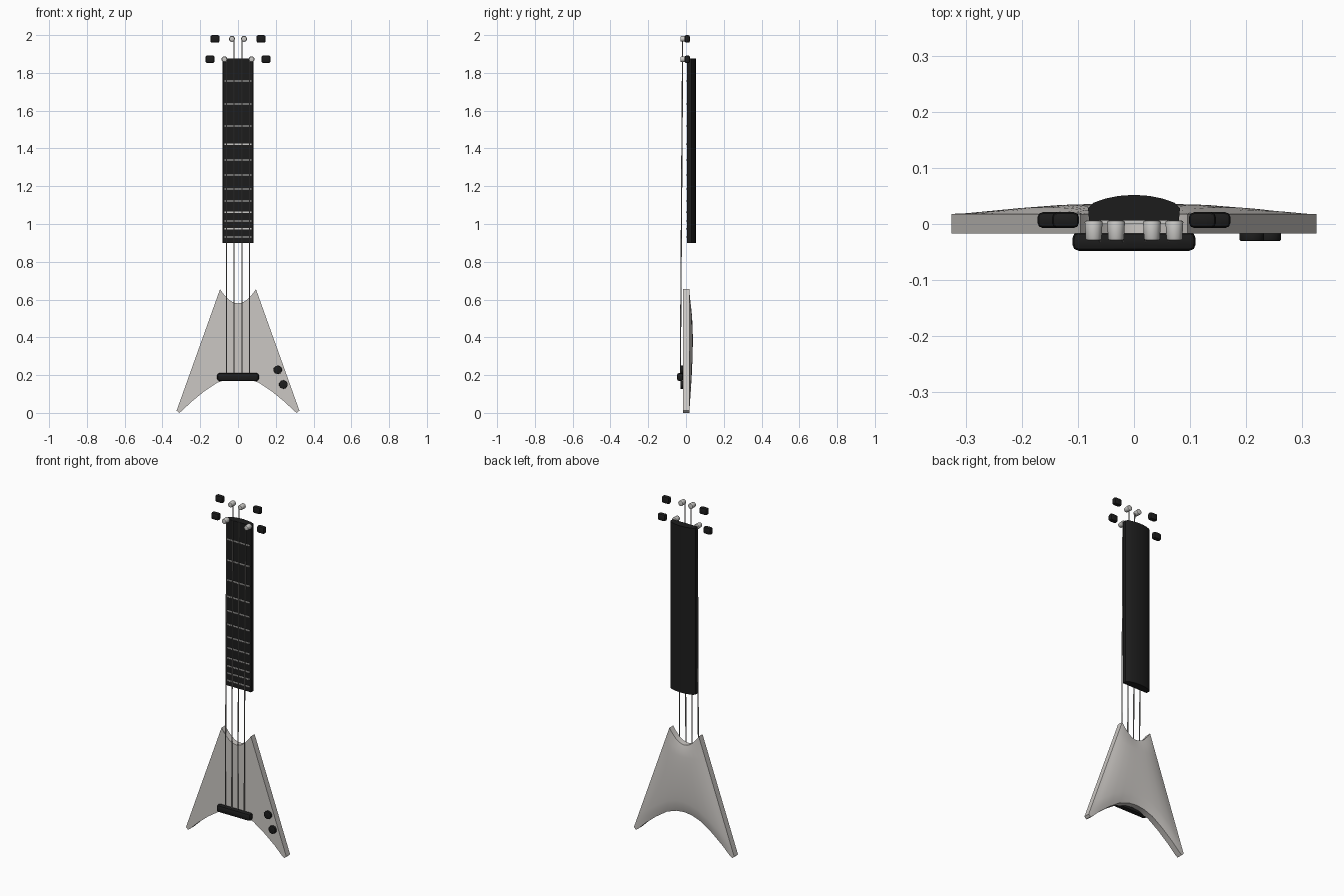
import bpy, bmesh, math
from mathutils import Vector, Matrix

cube = bpy.data.objects.get("Cube")
if cube:
    bpy.data.objects.remove(cube, do_unlink=True)


def material(name, color):
    m = bpy.data.materials.new(name)
    m.use_nodes = True
    m.diffuse_color = (*color, 1)
    bsdf = next(n for n in m.node_tree.nodes if n.type == 'BSDF_PRINCIPLED')
    bsdf.inputs["Base Color"].default_value = (*color, 1)
    return m


ivory = material("body ivory", (0.6, 0.575, 0.55))
black = material("black", (0.012, 0.012, 0.012))
steel = material("light steel", (0.6, 0.59, 0.57))
wire = material("string grey", (0.3, 0.29, 0.28))


def finish(bm, name, mat, angle=40):
    bmesh.ops.recalc_face_normals(bm, faces=bm.faces)
    me = bpy.data.meshes.new(name)
    bm.to_mesh(me)
    bm.free()
    me.materials.append(mat)
    ob = bpy.data.objects.new(name, me)
    bpy.context.collection.objects.link(ob)
    bpy.ops.object.select_all(action='DESELECT')
    ob.select_set(True)
    bpy.context.view_layer.objects.active = ob
    bpy.ops.object.shade_smooth_by_angle(angle=math.radians(angle))
    return ob


def box(name, center, size, mat, bevel=0, segments=2):
    bm = bmesh.new()
    bmesh.ops.create_cube(bm, size=1)
    bmesh.ops.scale(bm, vec=size, verts=bm.verts)
    bmesh.ops.translate(bm, vec=center, verts=bm.verts)
    if bevel:
        bmesh.ops.bevel(bm, geom=bm.edges[:], offset=bevel, segments=segments,
                        profile=0.5, affect='EDGES')
    return finish(bm, name, mat)


def rod(name, a, b, radius, mat, sides=8, bevel=0, end_radius=None):
    a, b = Vector(a), Vector(b)
    bm = bmesh.new()
    bmesh.ops.create_cone(bm, cap_ends=True, segments=sides, radius1=radius,
                          radius2=end_radius or radius, depth=(b - a).length)
    turn = (b - a).to_track_quat('Z', 'Y').to_matrix().to_4x4()
    bmesh.ops.transform(bm, matrix=Matrix.Translation((a + b) / 2) @ turn, verts=bm.verts)
    if bevel:
        rims = [e for e in bm.edges if any(len(f.verts) > 4 for f in e.link_faces)]
        bmesh.ops.bevel(bm, geom=rims, offset=bevel, segments=2, profile=0.5, affect='EDGES')
    return finish(bm, name, mat)


# Body: a V outline lofted from the arched bottom to the notched top, domed at the back
half = [(0, .187), (.05, .181), (.11, .16), (.18, .113), (.25, .056),
        (.295, .012), (.312, 0), (.325, .012)]
bottom = [(-x, z) for x, z in reversed(half[1:])] + half
ROWS = 12
bm = bmesh.new()
sheets = []
for side in (0, 1):
    grid = []
    for r in range(ROWS + 1):
        v = r / ROWS
        row = []
        for x, z in bottom:
            s = x / .325
            top_x, top_z = .095 * s, .58 + .075 * s * s
            dome = .018 * (1 - s ** 4) * math.sqrt(4 * v * (1 - v))
            y = .018 + dome if side else -.017
            row.append(bm.verts.new((x + (top_x - x) * v, y, z + (top_z - z) * v)))
        grid.append(row)
    for lo, hi in zip(grid, grid[1:]):
        for i in range(len(lo) - 1):
            bm.faces.new((lo[i], lo[i + 1], hi[i + 1], hi[i]))
    sheets.append(grid)
rims = []
for g in sheets:
    rims.append(g[0] + [row[-1] for row in g[1:-1]] + g[-1][::-1]
                + [row[0] for row in g[-2:0:-1]])
front, back = rims
for i in range(len(front)):
    j = (i + 1) % len(front)
    bm.faces.new((front[i], front[j], back[j], back[i]))
finish(bm, "body", ivory)

# Neck: flat at the front, rounded at the back
section = [(.08, .006), (.082, .028), (.072, .038), (.052, .045), (.028, .05), (0, .052)]
section += [(-x, y) for x, y in section[-2::-1]]
bm = bmesh.new()
face = bm.faces.new([bm.verts.new((x, y, .9)) for x, y in section])
ext = bmesh.ops.extrude_face_region(bm, geom=[face])
top = [g for g in ext["geom"] if isinstance(g, bmesh.types.BMVert)]
bmesh.ops.translate(bm, vec=(0, 0, .975), verts=top)
finish(bm, "neck", black)

# Frets
for n, z in enumerate((1.757, 1.635, 1.519, 1.423, 1.339, 1.259,
                       1.185, 1.122, 1.063, 1.016, .974, .931)):
    box(f"fret_{n + 1}", (0, .004, z), (.144, .008, .007), steel)

# Bridge and control knobs
box("bridge", (0, -.031, .19), (.22, .034, .042), black, bevel=.012)
for n, (x, z) in enumerate(((.21, .228), (.24, .15))):
    rod(f"control_knob_{n + 1}", (x, -.016, z), (x, -.03, z), .023, black,
        sides=10, bevel=.002)

# Tuners and strings, mirrored left and right
for side, sx in (("left", 1), ("right", -1)):
    for place, post_x, button_x, string_x, z in (("lower", .072, .148, .061, 1.872),
                                                 ("upper", .032, .122, .02, 1.98)):
        tag = f"{side}_{place}"
        rod(f"tuner_post_{tag}", (sx * post_x, .006, z), (sx * post_x, -.029, z),
            .016, steel, sides=12, bevel=.003, end_radius=.014)
        box(f"tuner_button_{tag}", (sx * button_x, .007, z), (.048, .028, .04),
            black, bevel=.009)
        rod(f"string_{tag}", (sx * string_x, -.03, .195), (sx * string_x, -.018, z),
            .003, wire, sides=6)
